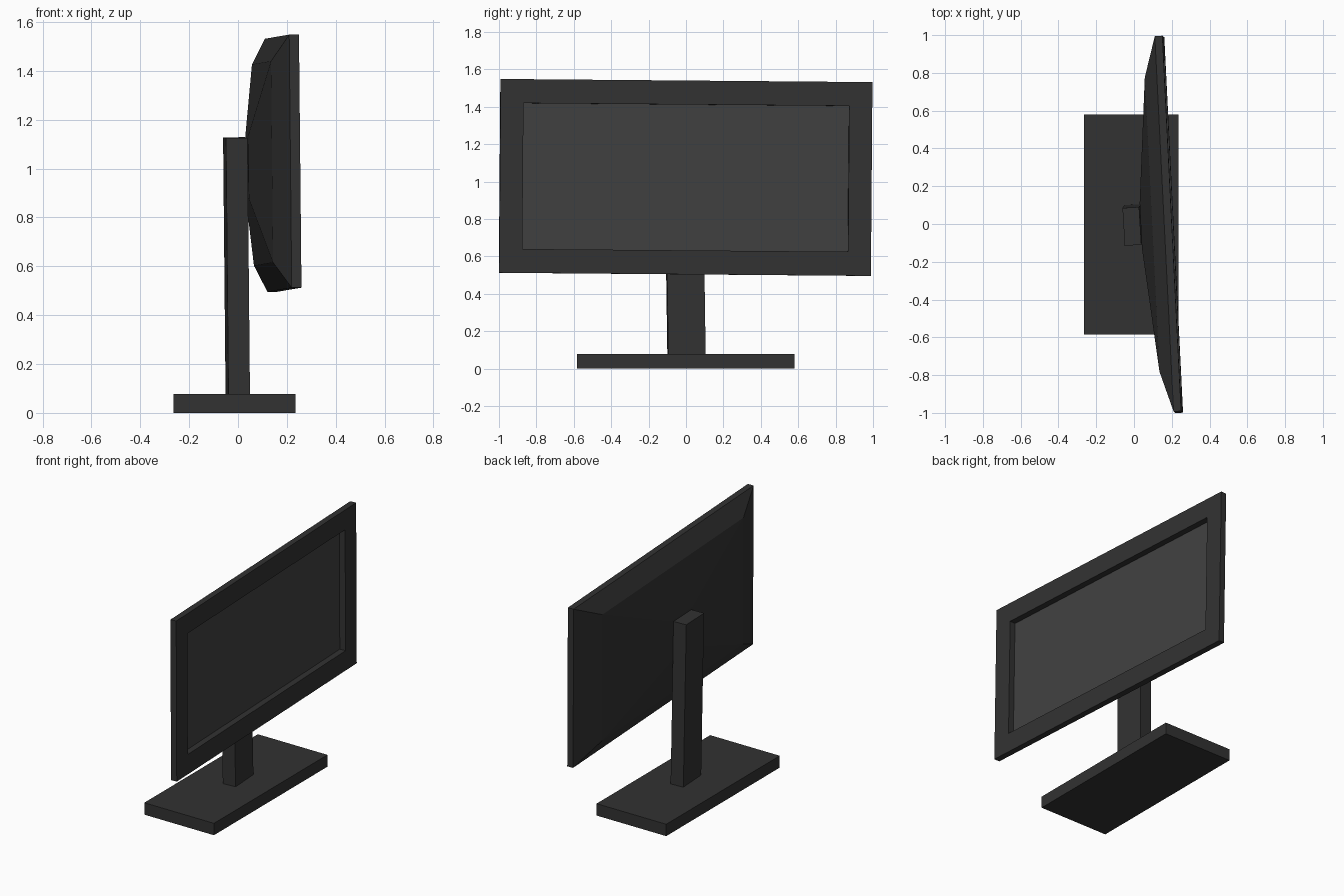
import bpy, bmesh

if "Cube" in bpy.data.objects:
    bpy.data.objects.remove(bpy.data.objects["Cube"])


def material(name, v):
    m = bpy.data.materials.new(name)
    m.diffuse_color = (v, v, v, 1)
    m.use_nodes = True
    m.node_tree.nodes["Principled BSDF"].inputs["Base Color"].default_value = m.diffuse_color
    return m


casing = material("dark_casing", 0.032)
glass = material("dark_glass", 0.052)


def make_object(name, bm, mat, loc, rot=(0, 0, 0)):
    bmesh.ops.recalc_face_normals(bm, faces=bm.faces)
    mesh = bpy.data.meshes.new(name)
    bm.to_mesh(mesh)
    bm.free()
    mesh.materials.append(mat)
    obj = bpy.data.objects.new(name, mesh)
    obj.location, obj.rotation_euler = loc, rot
    bpy.context.collection.objects.link(obj)
    return obj


def box(name, size, loc, mat, rot=(0, 0, 0)):
    bm = bmesh.new()
    bmesh.ops.create_cube(bm, size=1)
    bmesh.ops.scale(bm, vec=size, verts=bm.verts)
    return make_object(name, bm, mat, loc, rot)


def ring(bm, x, half_width, bottom, top):
    return [bm.verts.new((x, y, z)) for y, z in (
        (-half_width, bottom), (half_width, bottom),
        (half_width, top), (-half_width, top))]


# Foot plate
box("base", (0.5, 1.164, 0.077), (-0.014, -0.002, 0.0385), casing)

# Slightly leaning, turned post
box("stand_post", (0.088, 0.2, 1.055), (-0.006, -0.005, 0.599), casing,
    (0.014, -0.0105, 0.06))

# Monitor shell: recess, bezel, rim, then the faceted back down to the mount pad
panel_loc = (0.205, -0.001, 1.022)
panel_rot = (-0.0085, -0.0095, 0.05)
sections = [
    (-0.040, 0.872, -0.390, 0.390),
    (0.000, 0.872, -0.390, 0.390),
    (0.000, 0.995, -0.518, 0.518),
    (-0.040, 0.995, -0.518, 0.518),
    (-0.105, 0.780, -0.412, 0.412),
    (-0.168, 0.120, -0.145, 0.115),
]
bm = bmesh.new()
rings = [ring(bm, *s) for s in sections]
for a, b in zip(rings, rings[1:]):
    for i in range(4):
        j = (i + 1) % 4
        bm.faces.new((a[i], a[j], b[j], b[i]))
bm.faces.new(rings[-1])
make_object("monitor_shell", bm, casing, panel_loc, panel_rot)

# Recessed display
bm = bmesh.new()
bm.faces.new(ring(bm, -0.040, 0.872, -0.390, 0.390))
make_object("screen", bm, glass, panel_loc, panel_rot)
